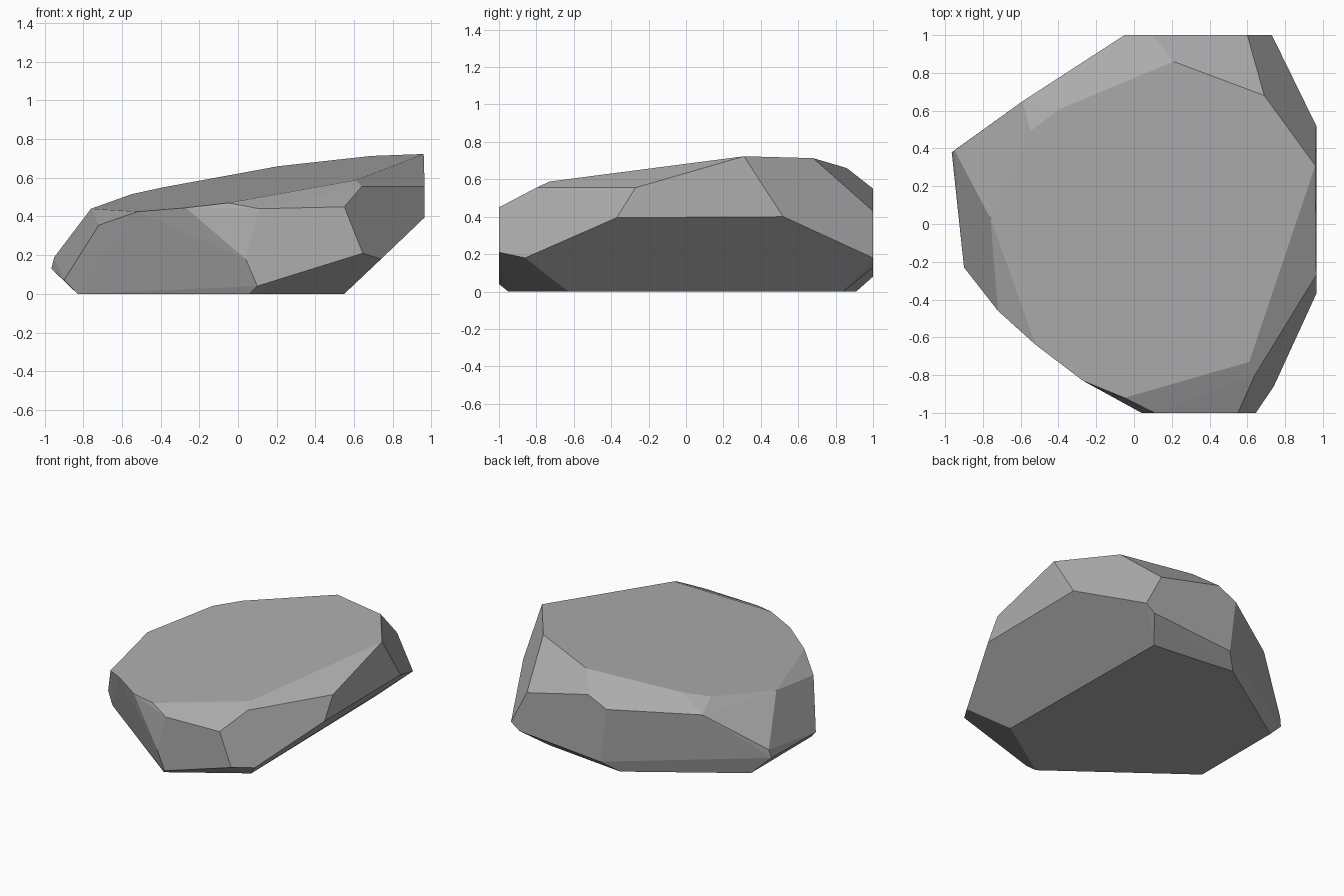
import bpy
import bmesh
import math

# Remove only the default cube
default_cube = bpy.data.objects.get("Cube")
if default_cube:
    bpy.data.objects.remove(default_cube, do_unlink=True)


def make_material(name, colour):
    material = bpy.data.materials.new(name)
    material.use_nodes = True
    material.diffuse_color = colour
    shader = next(n for n in material.node_tree.nodes if n.type == 'BSDF_PRINCIPLED')
    shader.inputs["Base Color"].default_value = colour
    return material


def make_hull(name, rings, material):
    """Wrap the corner rings in a convex skin and merge coplanar triangles."""
    mesh = bpy.data.meshes.new(name)
    bm = bmesh.new()
    for ring in rings:
        for corner in ring:
            bm.verts.new(corner)
    result = bmesh.ops.convex_hull(bm, input=bm.verts[:])
    unused = set(result["geom_interior"]) | set(result["geom_unused"])
    loose = [v for v in unused if isinstance(v, bmesh.types.BMVert)]
    bmesh.ops.delete(bm, geom=loose, context='VERTS')
    bmesh.ops.dissolve_limit(bm, angle_limit=math.radians(2),
                             verts=bm.verts[:], edges=bm.edges[:])
    bmesh.ops.recalc_face_normals(bm, faces=bm.faces[:])
    for face in bm.faces:
        face.smooth = False
    bm.to_mesh(mesh)
    bm.free()
    mesh.materials.append(material)
    rock = bpy.data.objects.new(name, mesh)
    bpy.context.collection.objects.link(rock)
    return rock


# Flat underside resting on the ground
base_ring = [
    (.55, -.63, 0), (.53, .84, 0), (-.1, .91, 0),
    (-.83, .43, 0), (-.83, -.28, 0), (.06, -.95, 0),
]

# Corners of the undercut just above the ground
lower_ring = [
    (.1, -1, .04), (.645, -1, .21), (.74, -.86, .18), (.73, 1, .18),
    (.66, 1, .13), (0, 1, .08), (-.965, .38, .13), (-.9, -.23, .07),
    (.04, -1, .18),
]

# Widest corners and the lower edge of the chamfers
girdle_ring = [
    (.965, -.37, .395), (.965, .52, .4), (.6, 1, .43), (.1, 1, .55),
    (-.05, 1, .48), (-.59, .65, .45), (-.95, .39, .19), (-.72, -.46, .355),
    (.11, -1, .44), (.55, -1, .45), (.64, -.8, .555), (.965, -.27, .555),
]

# Sloping upper face, highest at the left
top_ring = [
    (.96, .31, .723), (.69, .68, .713), (.21, .86, .66), (-.39, .61, .55),
    (-.55, .49, .515), (-.76, .03, .44), (-.52, -.64, .425),
    (-.27, -.83, .445), (-.05, -.92, .47), (.61, -.73, .588),
]

stone_grey = make_material("stone grey", (.42, .42, .42, 1))
make_hull("rock", [base_ring, lower_ring, girdle_ring, top_ring], stone_grey)
